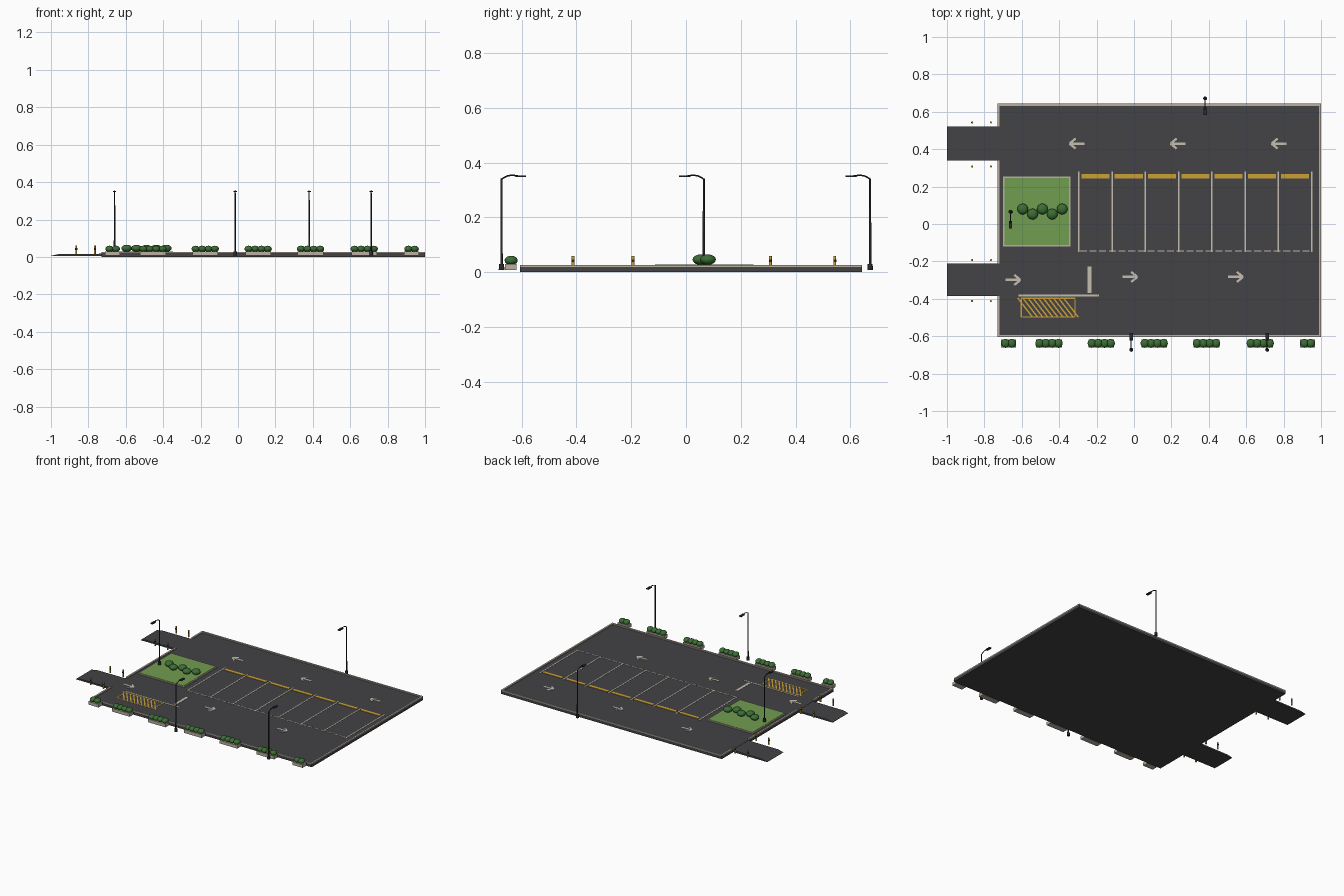
import bpy, bmesh, math
from mathutils import Matrix, Vector

if "Cube" in bpy.data.objects:
    bpy.data.objects.remove(bpy.data.objects["Cube"])


def material(name, rgb):
    m = bpy.data.materials.new(name)
    m.diffuse_color = (*rgb, 1)
    m.use_nodes = True
    m.node_tree.nodes["Principled BSDF"].inputs["Base Color"].default_value = m.diffuse_color
    return m


ASPHALT = material("asphalt", (0.056, 0.055, 0.062))
CONCRETE = material("concrete", (0.50, 0.44, 0.36))
PAINT = material("pale paint", (0.56, 0.52, 0.43))
YELLOW = material("yellow paint", (0.60, 0.35, 0.035))
GRASS = material("grass", (0.165, 0.34, 0.08))
LEAF = material("leaves", (0.045, 0.155, 0.035))
METAL = material("dark metal", (0.022, 0.023, 0.026))

TOP = 0.02  # asphalt surface


def finish(bm, name, mat, smooth=False):
    me = bpy.data.meshes.new(name)
    bmesh.ops.recalc_face_normals(bm, faces=bm.faces)
    for f in bm.faces:
        f.smooth = smooth
    bm.to_mesh(me)
    bm.free()
    me.materials.append(mat)
    ob = bpy.data.objects.new(name, me)
    bpy.context.collection.objects.link(ob)
    return ob


def box(bm, x0, x1, y0, y1, z0, z1):
    m = Matrix.Translation(((x0 + x1) / 2, (y0 + y1) / 2, (z0 + z1) / 2))
    bmesh.ops.create_cube(bm, size=1, matrix=m @ Matrix.Diagonal((x1 - x0, y1 - y0, z1 - z0, 1)))


def stripe(bm, a, b, width, z=TOP):
    """Thin painted plate from a to b."""
    a, b = Vector(a), Vector(b)
    d, c = b - a, (a + b) / 2
    m = Matrix.Translation((c.x, c.y, z + 0.0005)) @ Matrix.Rotation(math.atan2(d.y, d.x), 4, 'Z')
    bmesh.ops.create_cube(bm, size=1, matrix=m @ Matrix.Diagonal((d.length, width, 0.002, 1)))


def cylinder(bm, x, y, z0, z1, r, r2=None, n=12):
    bmesh.ops.create_cone(bm, cap_ends=True, segments=n, radius1=r, radius2=r2 or r, depth=z1 - z0,
                          matrix=Matrix.Translation((x, y, (z0 + z1) / 2)))


def ellipsoid(bm, x, y, z, rx, ry, rz):
    bmesh.ops.create_uvsphere(bm, u_segments=16, v_segments=10, radius=1,
                              matrix=Matrix.Translation((x, y, z)) @ Matrix.Diagonal((rx, ry, rz, 1)))


# Lot slab
X0, X1, Y0, Y1 = -0.73, 1.0, -0.605, 0.643
bm = bmesh.new()
box(bm, X0, X1, Y0, Y1, 0, TOP)
finish(bm, "lot_slab", ASPHALT)

# Driveways with a tapered outer lip
DRIVES = [(-0.385, -0.212), (0.34, 0.52)]
bm = bmesh.new()
for y0, y1 in DRIVES:
    profile = [(-0.72, 0.02), (-0.75, 0.016), (-0.96, 0.015), (-1, 0.006), (-1, 0.004), (-0.72, 0.004)]
    f = bm.faces.new([bm.verts.new((x, y0, z)) for x, z in profile])
    ext = bmesh.ops.extrude_face_region(bm, geom=[f])
    bmesh.ops.translate(bm, vec=(0, y1 - y0, 0),
                        verts=[v for v in ext["geom"] if isinstance(v, bmesh.types.BMVert)])
finish(bm, "driveways", ASPHALT)

# Perimeter curb, open at the driveways
C, CZ = 0.012, 0.027
bm = bmesh.new()
box(bm, X0, X1, Y0, Y0 + C, TOP, CZ)
box(bm, X0, X1, Y1 - C, Y1, TOP, CZ)
box(bm, X1 - C, X1, Y0 + C, Y1 - C, TOP, CZ)
edges = [Y0 + C, *DRIVES[0], *DRIVES[1], Y1 - C]
for a, b in zip(edges[::2], edges[1::2]):
    box(bm, X0, X0 + C, a, b, TOP, CZ)
finish(bm, "perimeter_curb", CONCRETE)

# Grass island with its curb
bm = bmesh.new()
box(bm, -0.70, -0.34, -0.12, 0.253, TOP, 0.026)
finish(bm, "island_curb", CONCRETE)
bm = bmesh.new()
box(bm, -0.693, -0.347, -0.113, 0.246, TOP, 0.028)
finish(bm, "island_grass", GRASS)

# Island shrubs
bm = bmesh.new()
for i in range(5):
    ellipsoid(bm, -0.595 + 0.0527 * i, 0.053 if i % 2 else 0.08, 0.046, 0.029, 0.029, 0.019)
finish(bm, "island_shrubs", LEAF, True)

# Planters and hedges along the front
planters, hedges = bmesh.new(), bmesh.new()
for cx, n in [(-0.67, 2), (-0.455, 4), (-0.175, 4), (0.108, 4), (0.388, 4), (0.675, 4), (0.928, 2)]:
    half = 0.04 if n == 2 else 0.069
    box(planters, cx - half, cx + half, -0.66, -0.618, 0.008, 0.03)
    for i in range(n):
        ellipsoid(hedges, cx + (i - (n - 1) / 2) * 0.034, -0.638, 0.043, 0.022, 0.024, 0.017)
finish(planters, "planters", CONCRETE)
finish(hedges, "hedges", LEAF, True)

# Parking bay lines and dashed bay edge
bays = [-0.295 + 0.1779 * i for i in range(8)]
bm = bmesh.new()
for x in bays:
    stripe(bm, (x, -0.15), (x, 0.28), 0.008)
for i in range(24):
    x = -0.29 + 0.0518 * i
    stripe(bm, (x, -0.144), (x + 0.038, -0.144), 0.007)
finish(bm, "bay_lines", PAINT)

# Yellow wheel stops
bm = bmesh.new()
for x in bays[:-1]:
    box(bm, x + 0.014, x + 0.164, 0.244, 0.266, TOP, 0.023)
finish(bm, "wheel_stops", YELLOW)

# Direction arrows: shaft and chevron head
bm = bmesh.new()
for tip, y, s in [(-0.35, 0.43, -1), (0.19, 0.43, -1), (0.73, 0.43, -1),
                  (-0.602, -0.299, 1), (0.023, -0.283, 1), (0.588, -0.283, 1)]:
    stripe(bm, (tip - s * 0.085, y), (tip - s * 0.006, y), 0.013)
    for k in (-1, 1):
        stripe(bm, (tip - s * 0.038, y + k * 0.027), (tip - s * 0.005, y), 0.012)
finish(bm, "direction_arrows", PAINT)

# Stop bar and lane edge line
bm = bmesh.new()
stripe(bm, (-0.238, -0.37), (-0.238, -0.227), 0.019)
stripe(bm, (-0.617, -0.382), (-0.187, -0.382), 0.009)
finish(bm, "stop_lines", PAINT)

# Hatched no-parking box
bm = bmesh.new()
corners = [(-0.603, -0.497), (-0.315, -0.497), (-0.315, -0.397), (-0.603, -0.397)]
for a, b in zip(corners, corners[1:] + corners[:1]):
    stripe(bm, a, b, 0.007)
for i in range(10):
    x = -0.622 + 0.0272 * i
    stripe(bm, (x, -0.395), (x + 0.08, -0.499), 0.008)
finish(bm, "hatched_box", YELLOW)

# Bollards with a dark band
posts, bands = bmesh.new(), bmesh.new()
for x in (-0.865, -0.765):
    for y in (-0.412, -0.193, 0.308, 0.543):
        cylinder(posts, x, y, 0.012, 0.06, 0.005)
        cylinder(bands, x, y, 0.038, 0.047, 0.0056)
finish(posts, "bollards", YELLOW)
finish(bands, "bollard_bands", METAL)

# Street lamps: footing, pole, curved arm and flat head
for x, y, s, z in [(-0.015, -0.673, 1, 0.008), (0.712, -0.673, 1, 0.008),
                   (0.38, 0.672, -1, 0.008), (-0.66, 0.065, -1, 0.028)]:
    bm = bmesh.new()
    cylinder(bm, x, y, z, z + 0.022, 0.0105, 0.009)
    cylinder(bm, x, y, z, 0.342, 0.0045, 0.0035)
    ya, yb = sorted((y + s * 0.05, y + s * 0.09))
    box(bm, x - 0.009, x + 0.009, ya, yb, 0.347, 0.353)
    finish(bm, "lamp_post", METAL)
    cu = bpy.data.curves.new("lamp_arm", 'CURVE')
    cu.dimensions, cu.bevel_depth, cu.bevel_resolution = '3D', 0.0028, 2
    cu.use_fill_caps = True
    sp = cu.splines.new('POLY')
    path = [(0, 0.339), (0.008, 0.345), (0.02, 0.351), (0.035, 0.354), (0.06, 0.352)]
    sp.points.add(len(path) - 1)
    for p, (d, h) in zip(sp.points, path):
        p.co = (x, y + s * d, h, 1)
    cu.materials.append(METAL)
    bpy.context.collection.objects.link(bpy.data.objects.new("lamp_arm", cu))
